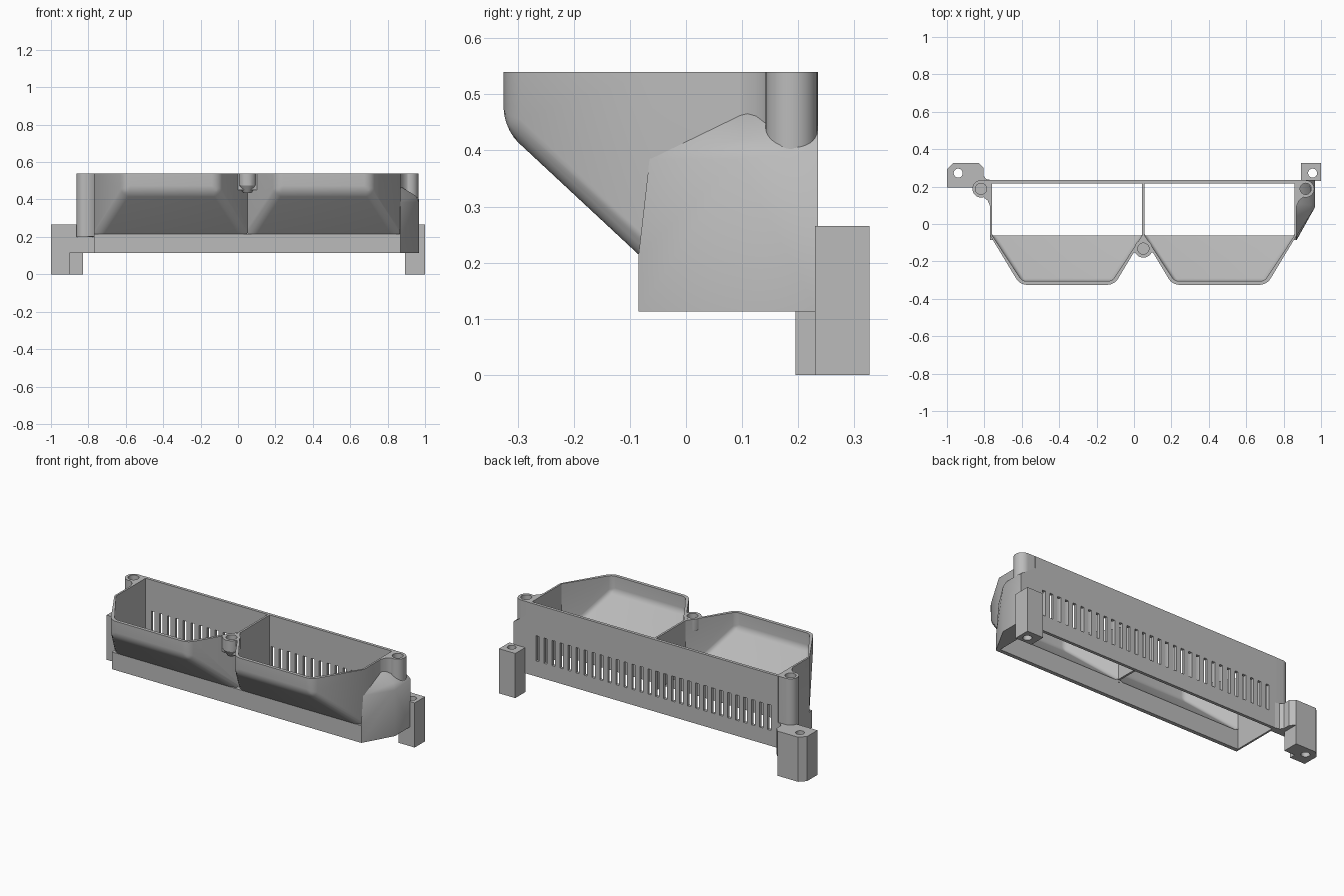
import bpy, bmesh, math
from mathutils import Vector

if "Cube" in bpy.data.objects:
    bpy.data.objects.remove(bpy.data.objects["Cube"])

grey = bpy.data.materials.new("plain grey")
grey.use_nodes = True
grey.diffuse_color = (0.5, 0.5, 0.5, 1)
grey.node_tree.nodes["Principled BSDF"].inputs["Base Color"].default_value = (0.5, 0.5, 0.5, 1)

TOP, LOW, BACK, MID = 0.54, 0.113, 0.235, 0.05


def make(name, bm):
    bmesh.ops.recalc_face_normals(bm, faces=bm.faces[:])
    mesh = bpy.data.meshes.new(name)
    bm.to_mesh(mesh)
    bm.free()
    mesh.materials.append(grey)
    ob = bpy.data.objects.new(name, mesh)
    bpy.context.scene.collection.objects.link(ob)
    return ob


def prism_bm(points, z0, z1):
    bm = bmesh.new()
    face = bm.faces.new([bm.verts.new((x, y, z0)) for x, y in points])
    new = bmesh.ops.extrude_face_region(bm, geom=[face])["geom"]
    bmesh.ops.translate(bm, vec=(0, 0, z1 - z0),
                        verts=[v for v in new if isinstance(v, bmesh.types.BMVert)])
    bmesh.ops.recalc_face_normals(bm, faces=bm.faces[:])
    return bm


def prism(name, points, z0, z1):
    return make(name, prism_bm(points, z0, z1))


def block(name, x0, x1, y0, y1, z0, z1):
    return prism(name, [(x0, y0), (x1, y0), (x1, y1), (x0, y1)], z0, z1)


def rod(name, x, y, r0, r1, z0, z1):
    bm = bmesh.new()
    bmesh.ops.create_cone(bm, cap_ends=True, segments=32, radius1=r0, radius2=r1, depth=z1 - z0)
    bmesh.ops.translate(bm, vec=(x, y, (z0 + z1) / 2), verts=bm.verts[:])
    return make(name, bm)


def combine(base, other, op):
    """Apply a boolean to base and drop the other object."""
    mod = base.modifiers.new(op, 'BOOLEAN')
    mod.operation, mod.object, mod.solver = op, other, 'EXACT'
    bpy.context.view_layer.objects.active = base
    bpy.ops.object.modifier_apply(modifier=mod.name)
    bpy.data.objects.remove(other)


def bay(name, side, outer, inner, back, wall, lift, z0, z1, bevel):
    """Half-hexagon basket with a sloping floor; side is -1 or 1."""
    run, front = 0.66 - wall * 0.6, -0.325 + wall
    plan = [(inner, back), (inner, -0.06), (0.155 + wall * 0.6, front),
            (run, front), (outer, -0.06), (outer, back)]
    bm = prism_bm([(MID + side * x, y) for x, y in plan], z0, z1)
    normal = Vector((0, -0.68, -0.73))
    cut = bmesh.ops.bisect_plane(bm, geom=bm.verts[:] + bm.edges[:] + bm.faces[:],
                                 plane_co=(0, -0.085, 0.215 + lift), plane_no=normal,
                                 clear_outer=True)["geom_cut"]
    rim = [e for e in cut if isinstance(e, bmesh.types.BMEdge)]
    bmesh.ops.holes_fill(bm, edges=rim)
    # Round the floor rim and the two front corners
    soft = [e for e in bm.edges
            if min(v.co.y for v in e.verts) < -0.2
            and max(v.co.z for v in e.verts) < (z1 - 0.001 if e in rim else 9)
            and not all(v.co.z > z1 - 0.001 for v in e.verts)]
    bmesh.ops.bevel(bm, geom=soft, offset=bevel, segments=5, profile=0.5, affect='EDGES')
    return make(name, bm)


# Hollow housing: lower box with two baskets
housing = block("housing", -0.77, 0.87, -0.085, BACK, LOW, 0.215)
for s in (-1, 1):
    combine(housing, bay("basket", s, 0.82, -0.004, BACK, 0, 0, LOW, TOP, 0.035), 'UNION')
for s in (-1, 1):
    combine(housing, bay("basket_cavity", s, 0.809, 0.006, 0.217, 0.02, 0.03,
                         0.05, TOP + 0.1, 0.02), 'DIFFERENCE')
combine(housing, block("throat", -0.759, 0.859, -0.062, 0.217, 0.05, 0.23), 'DIFFERENCE')

# Row of vent slots through the back wall
slots = bmesh.new()
count, pitch = 30, 0.0525
for i in range(count):
    x = MID + (i - (count - 1) / 2) * pitch
    made = bmesh.ops.create_cube(slots, size=1)["verts"]
    bmesh.ops.scale(slots, vec=(0.021, 0.1, 0.15), verts=made)
    bmesh.ops.translate(slots, vec=(x, BACK - 0.01, 0.28), verts=made)
combine(housing, make("slot_cutter", slots), 'DIFFERENCE')
parts = [housing]

# Screw posts at the back corners, with webs to the side walls
for label, s, z0 in (("right", -1, 0.2), ("left", 1, 0.3)):
    cx = MID + s * 0.868
    post = rod(label + "_screw_post", cx, 0.188, 0.046, 0.046, z0, TOP)
    web = [(MID + s * x, y) for x, y in
           ((0.815, BACK - 0.001), (0.868, BACK - 0.001), (0.895, 0.153),
            (0.855, 0.143), (0.832, 0.125), (0.815, 0.085))]
    combine(post, prism("web", web, z0 + 0.001, TOP), 'UNION')
    combine(post, rod("hole", cx, 0.188, 0.03, 0.03, TOP - 0.12, TOP + 0.1), 'DIFFERENCE')
    parts.append(post)

# Centre screw post in the notch, with a tapered foot
post = rod("centre_screw_post", MID, -0.132, 0.048, 0.048, 0.475, TOP)
combine(post, rod("foot", MID, -0.132, 0.022, 0.048, 0.435, 0.475), 'UNION')
web = [(MID - 0.055, -0.15), (MID, -0.165), (MID + 0.055, -0.15), (MID, -0.06)]
combine(post, prism("web", web, 0.45, TOP - 0.001), 'UNION')
combine(post, rod("hole", MID, -0.132, 0.03, 0.03, TOP - 0.07, TOP + 0.1), 'DIFFERENCE')
parts.append(post)

# Slanted bulge on the left end
bm = bmesh.new()
for x, y, z in ((0.862, -0.085, LOW), (0.87, -0.085, LOW), (0.968, 0.09, LOW),
                (0.968, BACK, LOW), (0.862, BACK, LOW), (0.868, -0.085, 0.21),
                (0.868, -0.065, 0.385), (0.968, 0.09, 0.385), (0.968, BACK, 0.4),
                (0.95, 0.1, 0.42), (0.868, 0.11, 0.47), (0.868, BACK, 0.47)):
    bm.verts.new((x, y, z))
hull = bmesh.ops.convex_hull(bm, input=bm.verts[:])
bmesh.ops.delete(bm, geom=[v for v in bm.verts if not v.link_faces], context='VERTS')
parts.append(make("left_end_bulge", bm))

# Wide right bracket with its leg
bracket = prism("right_bracket", [(-1, 0.195), (-0.765, 0.195), (-0.765, BACK), (-0.79, 0.24),
                                  (-0.805, 0.26), (-0.805, 0.3), (-0.83, 0.327),
                                  (-0.965, 0.327), (-1, 0.292)], LOW, 0.265)
leg = prism("leg", [(-1, 0.195), (-0.9, 0.195), (-0.9, 0.232), (-0.83, 0.232),
                    (-0.83, 0.327), (-0.965, 0.327), (-1, 0.292)], 0, LOW)
combine(bracket, leg, 'UNION')
combine(bracket, rod("hole", -0.94, 0.272, 0.024, 0.024, -0.1, 0.4), 'DIFFERENCE')
parts.append(bracket)

# Narrow left bracket
bracket = block("left_bracket", 0.893, 1, 0.23, 0.327, 0, 0.265)
combine(bracket, rod("hole", 0.955, 0.272, 0.024, 0.024, -0.1, 0.4), 'DIFFERENCE')
parts.append(bracket)

# Smooth the rounded areas, keep hard edges
bpy.ops.object.select_all(action='DESELECT')
for ob in parts:
    ob.select_set(True)
bpy.context.view_layer.objects.active = housing
bpy.ops.object.shade_smooth_by_angle(angle=math.radians(32))
